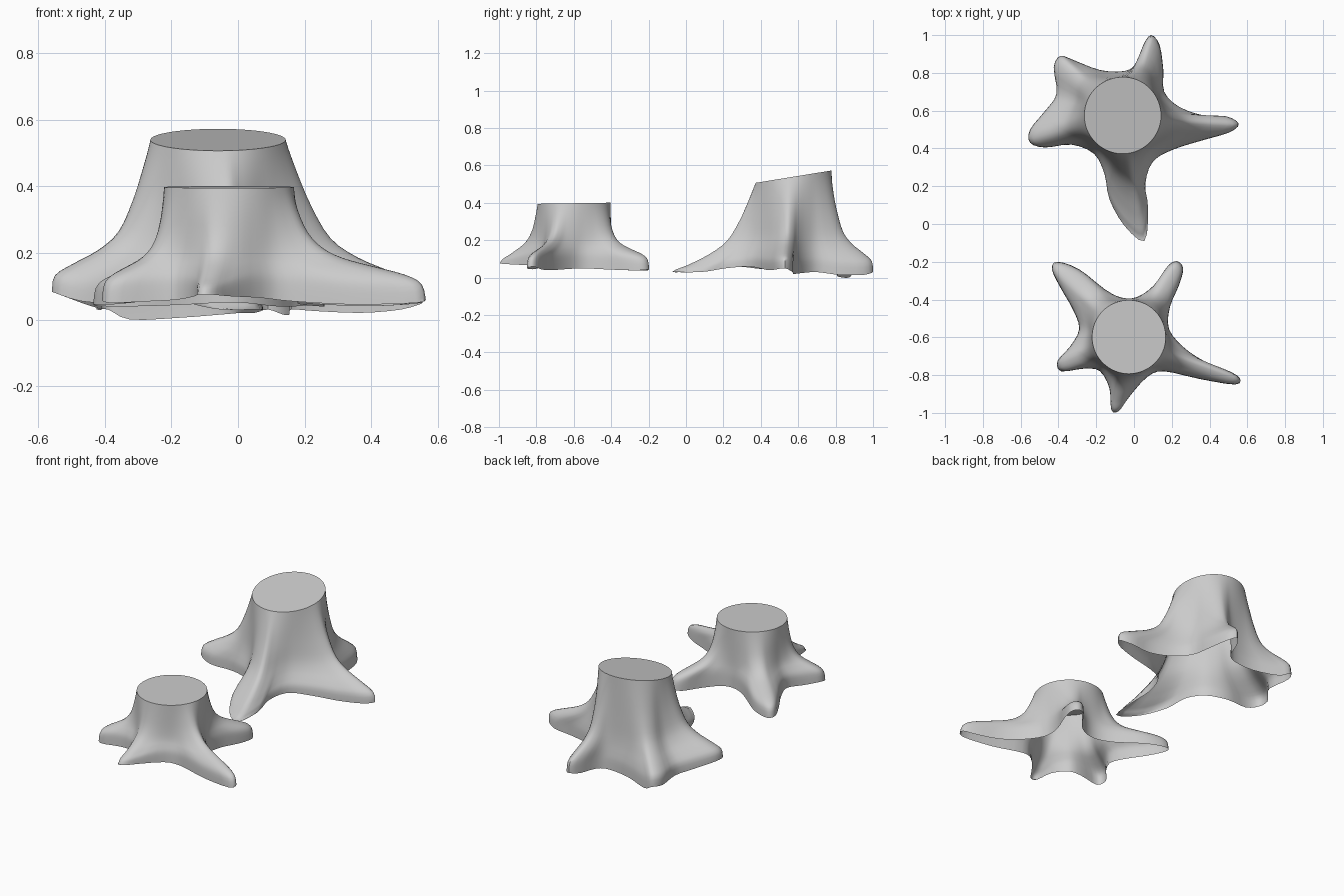
import bpy, bmesh, math
from mathutils import Vector

if "Cube" in bpy.data.objects:
    bpy.data.objects.remove(bpy.data.objects["Cube"])


def spline(pts, steps, closed):
    """Catmull-Rom curve through the points."""
    n = len(pts)
    pts = [Vector(p) for p in pts]
    get = (lambda i: pts[i % n]) if closed else (lambda i: pts[max(0, min(n - 1, i))])
    out = []
    for i in range(n if closed else n - 1):
        a, b, c, d = get(i - 1), get(i), get(i + 1), get(i + 2)
        for k in range(steps):
            t = k / steps
            out.append(0.5 * (2 * b + (c - a) * t + (2 * a - 5 * b + 4 * c - d) * t * t
                              + (3 * b - a - 3 * c + d) * t ** 3))
    if not closed:
        out.append(pts[-1])
    return out


def rim_angles(ring, centre):
    """Directions of the outline points, evened out so the trunk rim stays regular."""
    angles = []
    for p in ring:
        a = math.atan2(p.y - centre[1], p.x - centre[0])
        while angles and a < angles[-1] - math.pi:
            a += 2 * math.pi
        while angles and a > angles[-1] + math.pi:
            a -= 2 * math.pi
        angles.append(a)
    n = len(angles)
    off = [a - 2 * math.pi * i / n for i, a in enumerate(angles)]
    for _ in range(70):
        off = [(off[i - 1] + 2 * off[i] + off[(i + 1) % n]) / 4 for i in range(n)]
    return [o + 2 * math.pi * i / n for i, o in enumerate(off)]


def stump(name, outline, profile, centre, radius, top_z, tilt, sharp_tip):
    ring = spline(outline, 3, True)
    angles = rim_angles(ring, centre)
    n = len(ring)
    tip_x, tip_y, drop, reach = sharp_tip
    bm = bmesh.new()
    rows = []
    # Root flare, lofted from the star-shaped foot to the round cut
    for q in spline([(f, s, 0) for f, s in profile], 3, False):
        f, s = q.x, q.y
        row = []
        for p, a in zip(ring, angles):
            c = Vector((centre[0] + radius * math.cos(a), centre[1] + radius * math.sin(a),
                        top_z + tilt * math.sin(a)))
            d = math.hypot(p.x - tip_x, p.y - tip_y)
            h = s - min(s, drop) * min(1, 1.3 * f) * math.exp(-(d / reach) ** 2)
            row.append(bm.verts.new((c.x + (p.x - c.x) * f, c.y + (p.y - c.y) * f,
                                     p.z + (c.z - p.z) * h)))
        rows.append(row)
    for lo, hi in zip(rows, rows[1:]):
        for i in range(n):
            j = (i + 1) % n
            bm.faces.new((lo[i], lo[j], hi[j], hi[i]))
    # Cut top
    bm.faces.new(rows[-1])
    bm.normal_update()
    me = bpy.data.meshes.new(name)
    bm.to_mesh(me)
    bm.free()
    ob = bpy.data.objects.new(name, me)
    bpy.context.collection.objects.link(ob)
    bpy.ops.object.select_all(action='DESELECT')
    ob.select_set(True)
    bpy.context.view_layer.objects.active = ob
    bpy.ops.object.shade_smooth_by_angle(angle=math.radians(50))
    return ob


# Tall stump at the back: foot outline, anticlockwise
tall_foot = [
    (.555, .53, .05), (.49, .57, .03), (.37, .575, .02), (.24, .62, .025),
    (.16, .70, .03), (.155, .82, .015), (.135, .95, .015), (.09, 1.0, .03),
    (.05, .95, .02), (.01, .85, .02), (-.05, .81, .015), (-.18, .815, .005),
    (-.325, .87, 0), (-.39, .89, .03), (-.425, .83, .03), (-.41, .69, .03),
    (-.47, .60, .05), (-.55, .50, .08), (-.55, .43, .08), (-.47, .405, .055),
    (-.33, .42, .045), (-.21, .37, .05), (-.155, .26, .06), (-.13, .13, .045),
    (-.05, -.01, .03), (.055, -.09, .03), (.075, .08, .03), (.06, .21, .05),
    (.10, .33, .06), (.21, .395, .05), (.37, .445, .04), (.505, .485, .045)]
stump("tall_stump", tall_foot,
      [(1, 0), (.97, .11), (.78, .19), (.53, .28), (.33, .40), (.19, .6), (.09, .8), (0, 1)],
      (-.06, .575), .203, .54, .033, (.055, -.09, .11, .35))

# Short stump at the front: foot outline, anticlockwise
short_foot = [
    (.56, -.815, .06), (.495, -.775, .045), (.37, -.725, .04), (.26, -.65, .045),
    (.185, -.555, .05), (.19, -.44, .045), (.24, -.32, .04), (.26, -.235, .04),
    (.23, -.197, .045), (.18, -.22, .04), (.11, -.32, .04), (.02, -.385, .05),
    (-.065, -.39, .05), (-.155, -.345, .045), (-.29, -.24, .04), (-.405, -.20, .04),
    (-.435, -.24, .045), (-.385, -.345, .045), (-.325, -.45, .05), (-.29, -.555, .055),
    (-.34, -.65, .05), (-.405, -.725, .06), (-.385, -.78, .05), (-.26, -.765, .055),
    (-.18, -.78, .06), (-.13, -.87, .07), (-.12, -.985, .075), (-.08, -.99, .075),
    (-.025, -.915, .07), (.07, -.81, .065), (.16, -.78, .055), (.345, -.82, .045),
    (.535, -.85, .05)]
stump("short_stump", short_foot,
      [(1, 0), (.97, .14), (.86, .22), (.61, .3), (.40, .37), (.25, .46), (.14, .6), (.06, .8), (0, 1)],
      (-.027, -.598), .195, .398, .003, (-.1, -.99, .12, .14))
